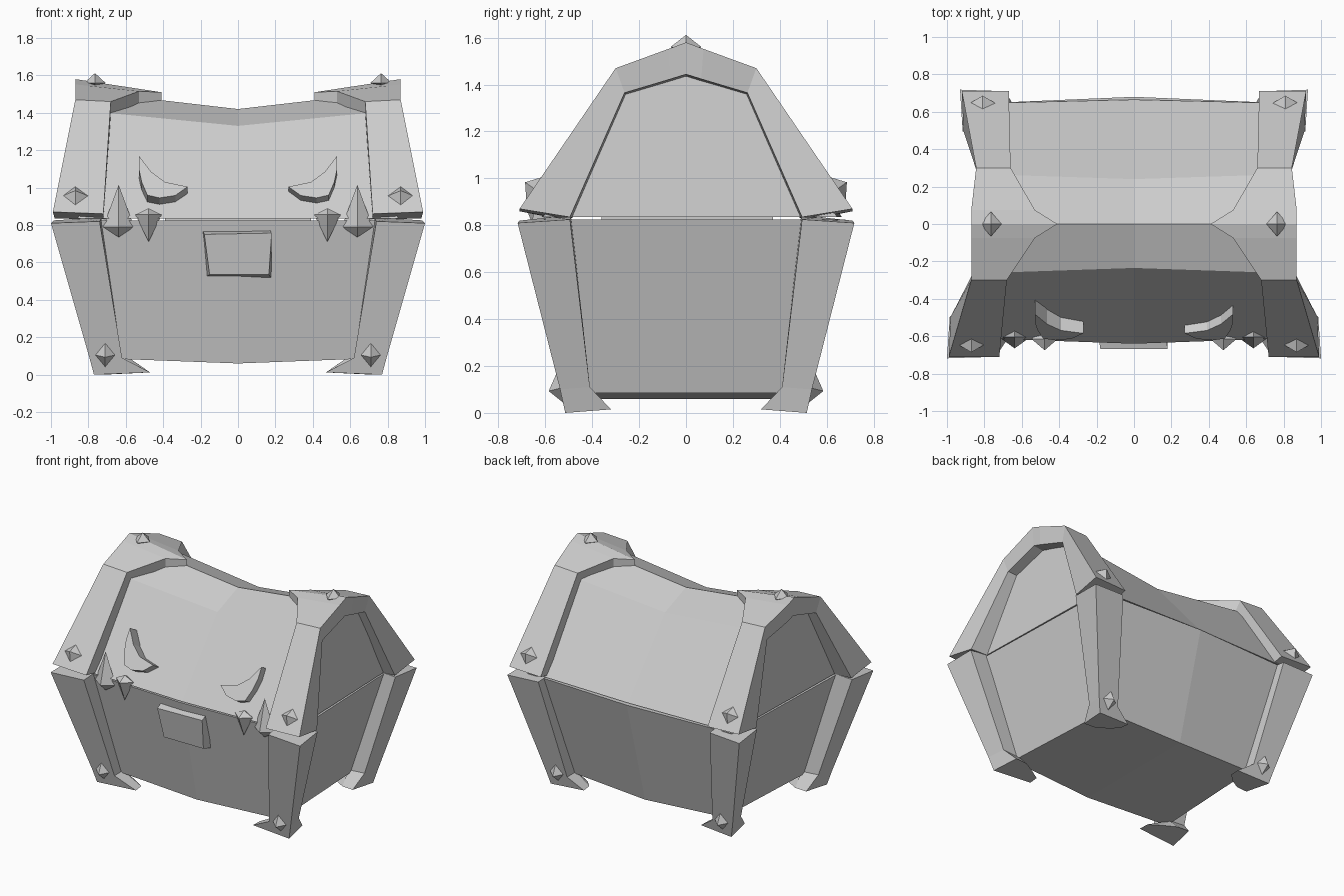
import bpy, bmesh
from mathutils import Vector

if "Cube" in bpy.data.objects:
    bpy.data.objects.remove(bpy.data.objects["Cube"])

grey = bpy.data.materials.new("plain_grey")
grey.diffuse_color = (0.61, 0.61, 0.61, 1)
grey.use_nodes = True
grey.node_tree.nodes["Principled BSDF"].inputs["Base Color"].default_value = grey.diffuse_color


def make(name, verts, faces):
    """Flat shaded mesh object with outward normals."""
    bm = bmesh.new()
    vs = [bm.verts.new(v) for v in verts]
    for f in faces:
        bm.faces.new([vs[i] for i in f])
    bmesh.ops.recalc_face_normals(bm, faces=bm.faces)
    me = bpy.data.meshes.new(name)
    bm.to_mesh(me)
    bm.free()
    me.materials.append(grey)
    ob = bpy.data.objects.new(name, me)
    bpy.context.collection.objects.link(ob)
    return ob


def loft(name, rings):
    """Closed cross-sections joined in order, capped at both ends."""
    n = len(rings[0])
    verts = [p for r in rings for p in r]
    faces = [(k * n + i, k * n + (i + 1) % n, (k + 1) * n + (i + 1) % n, (k + 1) * n + i)
             for k in range(len(rings) - 1) for i in range(n)]
    faces += [tuple(range(n)), tuple(range((len(rings) - 1) * n, len(rings) * n))]
    return make(name, verts, faces)


def spike(name, centre, normal, hw, hh, up, down):
    """Four-sided double pyramid along a normal."""
    c, n = Vector(centre), Vector(normal).normalized()
    u = Vector((1, 0, 0))
    v = n.cross(u).normalized()
    verts = [c + u * hw, c + v * hh, c - u * hw, c - v * hh, c + n * up, c - n * down]
    faces = [(i, (i + 1) % 4, 4) for i in range(4)] + [((i + 1) % 4, i, 5) for i in range(4)]
    return make(name, verts, faces)


def flip(ring, sx, sy, back_scale):
    """Mirror a ring of points; the back of the chest is narrower."""
    k = back_scale if sy > 0 else 1
    return [(sx * x * k, -sy * y, z) for x, y, z in ring]


def both_ends(end, mid):
    """Sections for left end, bowed middle and right end."""
    return [[(-x, y, z) for x, y, z in end], mid, end]


# chest body and lid shell, bowed outward at front and back, ends set deep
loft("chest_body", both_ends(
    [(.86, -.605, .825), (.82, .645, .825), (.615, .44, .085), (.66, -.45, .085)],
    [(0, -.64, .825), (0, .68, .825), (0, .47, .06), (0, -.47, .06)]))
loft("lid", both_ends(
    [(.855, -.61, .835), (.785, -.262, 1.408), (.78, 0, 1.51), (.765, .265, 1.408), (.82, .645, .835)],
    [(0, -.64, .835), (0, -.235, 1.33), (0, 0, 1.42), (0, .24, 1.33), (0, .665, .835)]))

# shallow lining that closes the seam between body and lid
loft("seam_lining", [[(x, -.36, .815), (x, .37, .815), (x, .37, .845), (x, -.36, .845)]
                     for x in (-.39, .39)])

# lid frame sections: outer corner, inner edge, sunk edges, end edge
frame_bottom = [(.99, -.71, .87), (.72, -.71, .86), (.72, -.57, .832),
                (.82, -.55, .832), (.82, -.485, .832), (.98, -.495, .835)]
frame_shoulder = [(.87, -.30, 1.47), (.68, -.30, 1.46), (.68, -.24, 1.385),
                  (.74, -.24, 1.375), (.75, -.255, 1.355), (.86, -.262, 1.365)]
frame_upper = [(.87, -.075, 1.552), (.53, -.075, 1.515), (.53, -.07, 1.42),
               (.74, -.065, 1.43), (.75, -.065, 1.412), (.86, -.065, 1.424)]
frame_ridge = [(.87, 0, 1.58), (.41, 0, 1.51), (.41, 0, 1.43),
               (.74, 0, 1.45), (.75, 0, 1.432), (.86, 0, 1.444)]

# corner post sections: rim, ankle and splayed foot
post_top = [(1.0, -.718, .81), (.74, -.71, .82), (.73, -.57, .835),
            (.82, -.57, .835), (.82, -.49, .835), (.985, -.495, .825)]
post_ankle = [(.797, -.537, .1), (.62, -.53, .09), (.62, -.43, .09),
              (.63, -.42, .09), (.635, -.41, .1), (.775, -.41, .11)]
post_foot = [(.77, -.515, 0), (.47, -.50, .012), (.475, -.43, .015),
             (.56, -.375, .015), (.65, -.325, .015), (.74, -.32, .015)]
# toes of the back feet reach in as far as the front ones
back_foot = [(x if i in (1, 2) else x * .94, y, z) for i, (x, y, z) in enumerate(post_foot)]

for sx, side in ((-1, "left"), (1, "right")):
    half = [(frame_bottom, .93), (frame_shoulder, .97), (frame_upper, 1)]
    rings = [flip(r, sx, -1, 1) for r, _ in half] + [flip(frame_ridge, sx, -1, 1)]
    rings += [flip(r, sx, 1, k) for r, k in reversed(half)]
    # front half was built facing back, so turn it round
    rings = [[(x, -y, z) for x, y, z in r] for r in rings] if rings[0][0][1] > 0 else rings
    loft("lid_frame_" + side, rings)
    spike("ridge_rivet_" + side, (sx * .765, 0, 1.56), (0, 0, 1), .057, .066, .052, .03)

    for sy, end in ((-1, "front"), (1, "back")):
        k = .93 if sy > 0 else 1
        tag = end + "_" + side
        loft("corner_post_" + tag, [flip(post_top, sx, sy, .93), flip(post_ankle, sx, sy, .94),
                                    flip(back_foot if sy > 0 else post_foot, sx, sy, 1)])
        spike("lid_rivet_" + tag, (sx * .87 * k, sy * .645, .955),
              (0, sy * .82, .57), .07, .063, .05, .03)
        spike("foot_rivet_" + tag, (sx * .71 * k, sy * .537, .105),
              (0, sy * .97, -.24), .052, .065, .05, .03)

    # fangs along the seam
    spike("large_fang_" + side, (sx * .638, -.605, .79), (0, 0, 1), .083, .06, .225, .055)
    spike("small_fang_" + side, (sx * .478, -.615, .855), (0, 0, 1), .07, .06, .035, .145)

    # thick crescent eye standing out from the sloping lid
    outline = [(.528, 1.168), (.465, 1.085), (.39, 1.03), (.27, 1.005),
               (.335, .958), (.42, .945), (.485, .96), (.515, 1.03), (.53, 1.10)]
    front = [(sx * x, -.69 + .62 * (z - .835), z) for x, z in outline]
    back = [(x, y + .12, z - .07) for x, y, z in front]
    loft("eye_" + side, [front, back])

# lock plate
loft("lock_plate", [
    [(-.18, -.668, .75), (.18, -.668, .757), (.165, -.632, .535), (-.152, -.632, .535)],
    [(-.19, -.60, .77), (.17, -.60, .775), (.18, -.54, .512), (-.17, -.54, .525)]])
